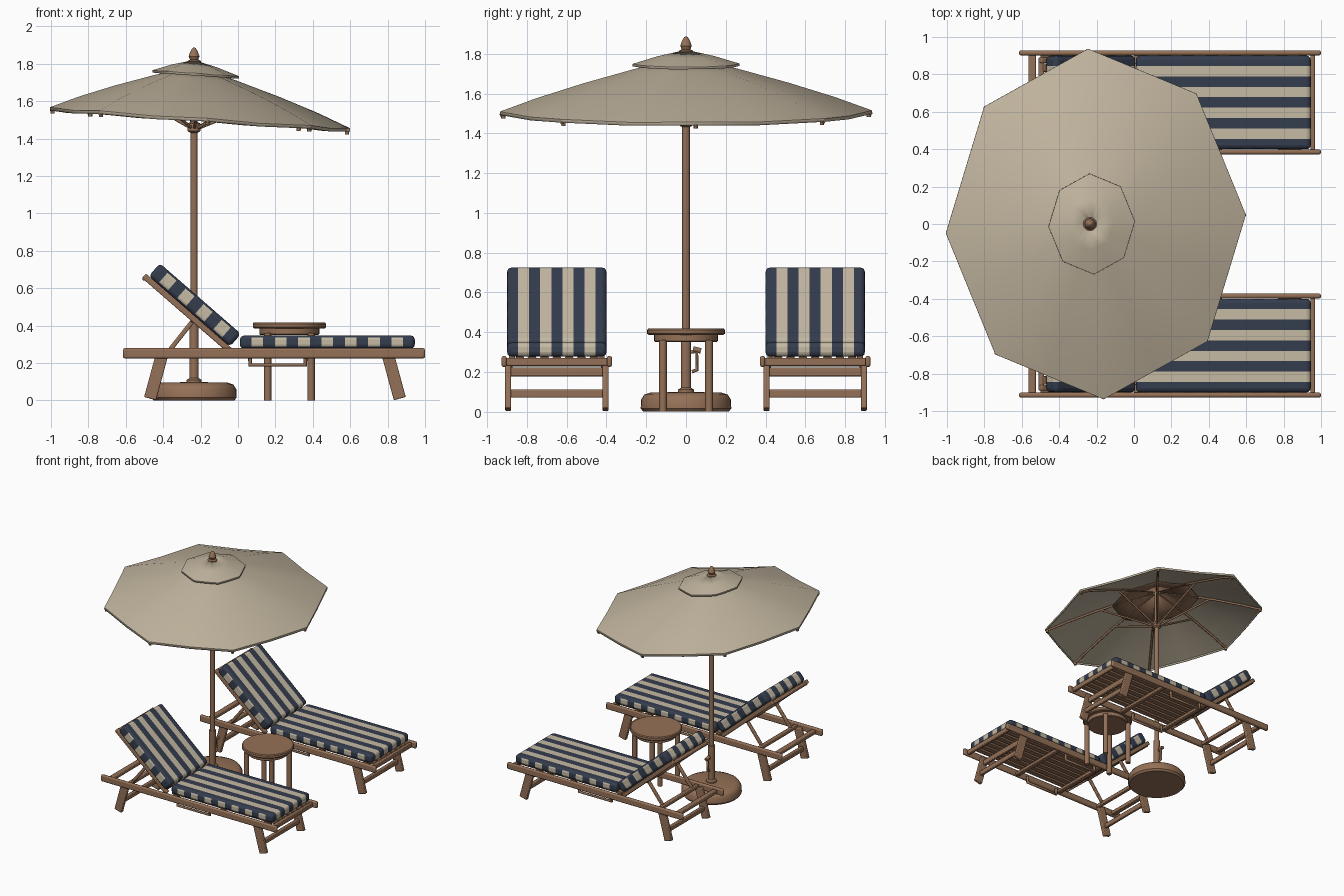
import bpy, bmesh, math
from mathutils import Vector, Matrix

if "Cube" in bpy.data.objects:
    bpy.data.objects.remove(bpy.data.objects["Cube"], do_unlink=True)


def material(name, rgb):
    m = bpy.data.materials.new(name)
    m.use_nodes = True
    m.diffuse_color = (*rgb, 1)
    m.node_tree.nodes["Principled BSDF"].inputs["Base Color"].default_value = (*rgb, 1)
    return m


WOOD = material("warm wood", (0.30, 0.165, 0.095))
CANVAS = material("canvas beige", (0.53, 0.455, 0.34))
CREAM = material("cushion cream", (0.56, 0.49, 0.37))
NAVY = material("cushion navy", (0.034, 0.046, 0.075))


def finish(bm, name, mats, bevel=0.0, segments=2, smooth=True):
    """Turn a bmesh into a named object with rounded edges."""
    bmesh.ops.recalc_face_normals(bm, faces=bm.faces)
    mesh = bpy.data.meshes.new(name)
    bm.to_mesh(mesh)
    bm.free()
    for m in mats:
        mesh.materials.append(m)
    ob = bpy.data.objects.new(name, mesh)
    bpy.context.collection.objects.link(ob)
    if bevel:
        mod = ob.modifiers.new("rounded", "BEVEL")
        mod.width, mod.segments, mod.limit_method = bevel, segments, "ANGLE"
    if smooth:
        bpy.ops.object.select_all(action="DESELECT")
        ob.select_set(True)
        bpy.context.view_layer.objects.active = ob
        bpy.ops.object.shade_smooth_by_angle(angle=math.radians(40))
    return ob


def beam(name, p, q, width, height, bevel=0.006):
    """Rectangular timber from p to q."""
    p, q = Vector(p), Vector(q)
    bm = bmesh.new()
    turn = (q - p).to_track_quat("X", "Z").to_matrix().to_4x4()
    size = Matrix.Diagonal(((q - p).length, width, height, 1))
    bmesh.ops.create_cube(bm, size=1, matrix=Matrix.Translation((p + q) / 2) @ turn @ size)
    return finish(bm, name, [WOOD], bevel)


def rod(name, points, radius):
    """Round bar through a few points."""
    cu = bpy.data.curves.new(name, "CURVE")
    cu.dimensions, cu.bevel_depth, cu.bevel_resolution, cu.use_fill_caps = "3D", radius, 2, True
    sp = cu.splines.new("POLY")
    sp.points.add(len(points) - 1)
    for pt, co in zip(sp.points, points):
        pt.co = (*co, 1)
    cu.materials.append(WOOD)
    ob = bpy.data.objects.new(name, cu)
    bpy.context.collection.objects.link(ob)
    return ob


def lathe(name, centre, profile, steps=40):
    """Spin a (radius, z) profile about a vertical axis."""
    bm = bmesh.new()
    vs = [bm.verts.new((r, 0, z)) for r, z in profile]
    es = [bm.edges.new(pair) for pair in zip(vs, vs[1:])]
    bmesh.ops.spin(bm, geom=vs + es, cent=(0, 0, 0), axis=(0, 0, 1), angle=math.tau, steps=steps)
    bmesh.ops.remove_doubles(bm, verts=bm.verts, dist=1e-5)
    ob = finish(bm, name, [WOOD])
    ob.location = (*centre, 0)
    return ob


# ---------- Parasol ----------
PX = -0.235
lathe("parasol_base", (PX, 0), [(0, 0), (0.215, 0), (0.228, 0.015), (0.226, 0.06), (0.21, 0.085),
                                (0.18, 0.095), (0.05, 0.098), (0, 0.098)])
lathe("pole_sleeve", (PX, 0), [(0, 0.09), (0.04, 0.09), (0.04, 0.11), (0.025, 0.12), (0.025, 0.4), (0, 0.4)], 20)
lathe("parasol_pole", (PX, 0), [(0, 0.1), (0.019, 0.1), (0.019, 1.8), (0, 1.8)], 20)
lathe("parasol_finial", (PX, 0), [(0, 1.79), (0.036, 1.795), (0.036, 1.815), (0.022, 1.822), (0.029, 1.84),
                                  (0.02, 1.865), (0.009, 1.884), (0, 1.888)], 20)
lathe("strut_hub", (PX, 0), [(0.018, 1.43), (0.034, 1.44), (0.034, 1.48), (0.018, 1.49)], 20)
rod("crank_arm", [(PX, 0.015, 0.3), (PX, 0.055, 0.3), (PX, 0.055, 0.21), (PX, 0.03, 0.2)], 0.009)
rod("crank_knob", [(PX, 0.035, 0.315), (PX, 0.075, 0.305)], 0.014)


def canopy_point(step, f, z):
    """Point on the tilted canopy: 16 steps round, odd ones mid-panel."""
    a = math.radians(3 + 22.5 * step)
    k = f * (math.cos(math.pi / 8) if step % 2 else 1)
    dx = 0.8 * k * math.cos(a)
    sag = 0.008 * f if step % 2 else 0
    return Vector((PX + 0.031 * f + dx, 0.935 * k * math.sin(a), z - 0.07 * dx - sag))


def canopy(name, rings, mat, thickness):
    bm = bmesh.new()
    loops = [[bm.verts.new(canopy_point(s, f, z)) for s in range(16)] for f, z in rings]
    for a, b in zip(loops, loops[1:]):
        for i in range(16):
            j = (i + 1) % 16
            bm.faces.new((a[i], b[i], b[j], a[j]))
    ob = finish(bm, name, [mat])
    mod = ob.modifiers.new("cloth", "SOLIDIFY")
    mod.thickness, mod.offset = thickness, 0


MAIN = [(0.04, 1.775), (0.28, 1.72), (0.55, 1.65), (0.8, 1.577), (1.0, 1.51)]
canopy("main_canopy", MAIN + [(1.0, 1.495)], CANVAS, 0.007)
canopy("vent_canopy", [(0.03, 1.81), (0.15, 1.785), (0.285, 1.748), (0.285, 1.738)], CANVAS, 0.007)
canopy("canopy_lining", [(0.04, 1.755), (0.28, 1.7), (0.4, 1.669)], WOOD, 0.005)
for s in range(0, 16, 2):
    rod("canopy_rib", [canopy_point(s, f, z - 0.018) for f, z in MAIN], 0.009)
    foot = canopy_point(s, 0.035, 1.46)
    rod("canopy_strut", [foot, canopy_point(s, 0.5, 1.64)], 0.008)
    tip = canopy_point(s, 0.985, 1.49)
    rod("rib_tip", [tip + Vector((0, 0, 0.02)), tip - Vector((0, 0, 0.012))], 0.011)

# ---------- Side table ----------
TX = 0.275
lathe("table_top", (TX, 0), [(0, 0.385), (0.188, 0.385), (0.196, 0.392), (0.196, 0.41), (0.19, 0.417), (0, 0.417)])
lathe("table_apron", (TX, 0), [(0, 0.35), (0.155, 0.35), (0.16, 0.355), (0.16, 0.386), (0, 0.386)])
for sx in (-1, 1):
    for sy in (-1, 1):
        rod("table_leg", [(TX + sx * 0.116, sy * 0.116, 0), (TX + sx * 0.116, sy * 0.116, 0.36)], 0.02)

# ---------- Loungers ----------
TILT = math.radians(41)
HINGE = Vector((-0.043, 0, 0.288))
UP = Vector((-math.cos(TILT), 0, math.sin(TILT)))
OUT = Vector((math.sin(TILT), 0, math.cos(TILT)))


def cushion(name, length, thick, origin, tilt=0.0, columns=9):
    """Striped pad reaching from its origin towards -x."""
    width, rows = 0.5, 9
    bm = bmesh.new()
    box = Matrix.Translation((-length / 2, 0, thick / 2)) @ Matrix.Diagonal((length, width, thick, 1))
    bmesh.ops.create_cube(bm, size=1, matrix=box)

    def cut(co, no):
        bmesh.ops.bisect_plane(bm, geom=bm.verts[:] + bm.edges[:] + bm.faces[:], plane_co=co, plane_no=no)

    for i in range(1, rows):
        cut((0, width * (i / rows - 0.5), 0), (0, 1, 0))
    for i in range(1, columns):
        cut((-length * i / columns, 0, 0), (1, 0, 0))
    bm.normal_update()
    for f in bm.faces:
        c = f.calc_center_median()
        if abs(f.normal.y) > 0.7:
            stripe = int(-c.x / length * columns)
        else:
            stripe = int((c.y / width + 0.5) * rows)
        f.material_index = 1 - stripe % 2
    ob = finish(bm, name, [CREAM, NAVY], 0.022, 3)
    ob.location, ob.rotation_euler = origin, (0, tilt, 0)


def lounger(side, cy):
    def name(part):
        return side + "_lounger_" + part

    def at(x, y, z):
        return (x, cy + y, z)

    def back(d, y, n):
        return HINGE + UP * d + OUT * n + Vector((0, cy + y, 0))

    # Cushions
    cushion(name("seat_cushion"), 0.935, 0.07, at(0.945, 0, 0.277), columns=15)
    cushion(name("back_cushion"), 0.575, 0.09, back(0, 0, 0), TILT)
    # Frame sides, legs and supports
    for s in (-1, 1):
        beam(name("side_rail"), at(-0.615, s * 0.265, 0.252), at(1.0, s * 0.265, 0.252), 0.026, 0.055, 0.01)
        beam(name("foot_leg"), at(0.865, s * 0.245, 0.01), at(0.8, s * 0.245, 0.25), 0.03, 0.066)
        beam(name("head_leg"), at(-0.47, s * 0.245, 0.01), at(-0.405, s * 0.245, 0.25), 0.03, 0.066)
        beam(name("back_stile"), back(-0.02, s * 0.225, -0.016), back(0.595, s * 0.225, -0.016), 0.03, 0.032)
        beam(name("back_prop"), at(-0.38, s * 0.19, 0.25), back(0.24, s * 0.19, -0.03), 0.022, 0.024)
        rod(name("tray_runner"), [at(0.065, s * 0.235, 0.24), at(0.065, s * 0.235, 0.19),
                                  at(0.36, s * 0.235, 0.19), at(0.36, s * 0.235, 0.24)], 0.012)
    # Cross members
    for x, z, w, h in [(0.955, 0.25, 0.025, 0.04), (-0.545, 0.25, 0.04, 0.03), (-0.38, 0.25, 0.03, 0.03),
                       (0.845, 0.09, 0.025, 0.04), (-0.45, 0.09, 0.025, 0.04), (0.81, 0.2, 0.025, 0.045),
                       (0.02, 0.238, 0.04, 0.025), (0.45, 0.238, 0.04, 0.025)]:
        beam(name("crossbar"), at(x, -0.255, z), at(x, 0.255, z), w, h)
    for d in (0.24, 0.58):
        beam(name("back_crossbar"), back(d, -0.22, -0.022), back(d, 0.22, -0.022), 0.03, 0.022)
    # Slats
    for i in range(-3, 4):
        y = i * 0.062
        beam(name("seat_slat"), at(-0.01, y, 0.264), at(0.945, y, 0.264), 0.044, 0.02, 0.004)
        beam(name("back_slat"), back(0, y, -0.01), back(0.58, y, -0.01), 0.044, 0.018, 0.004)


lounger("right", -0.65)
lounger("left", 0.65)
